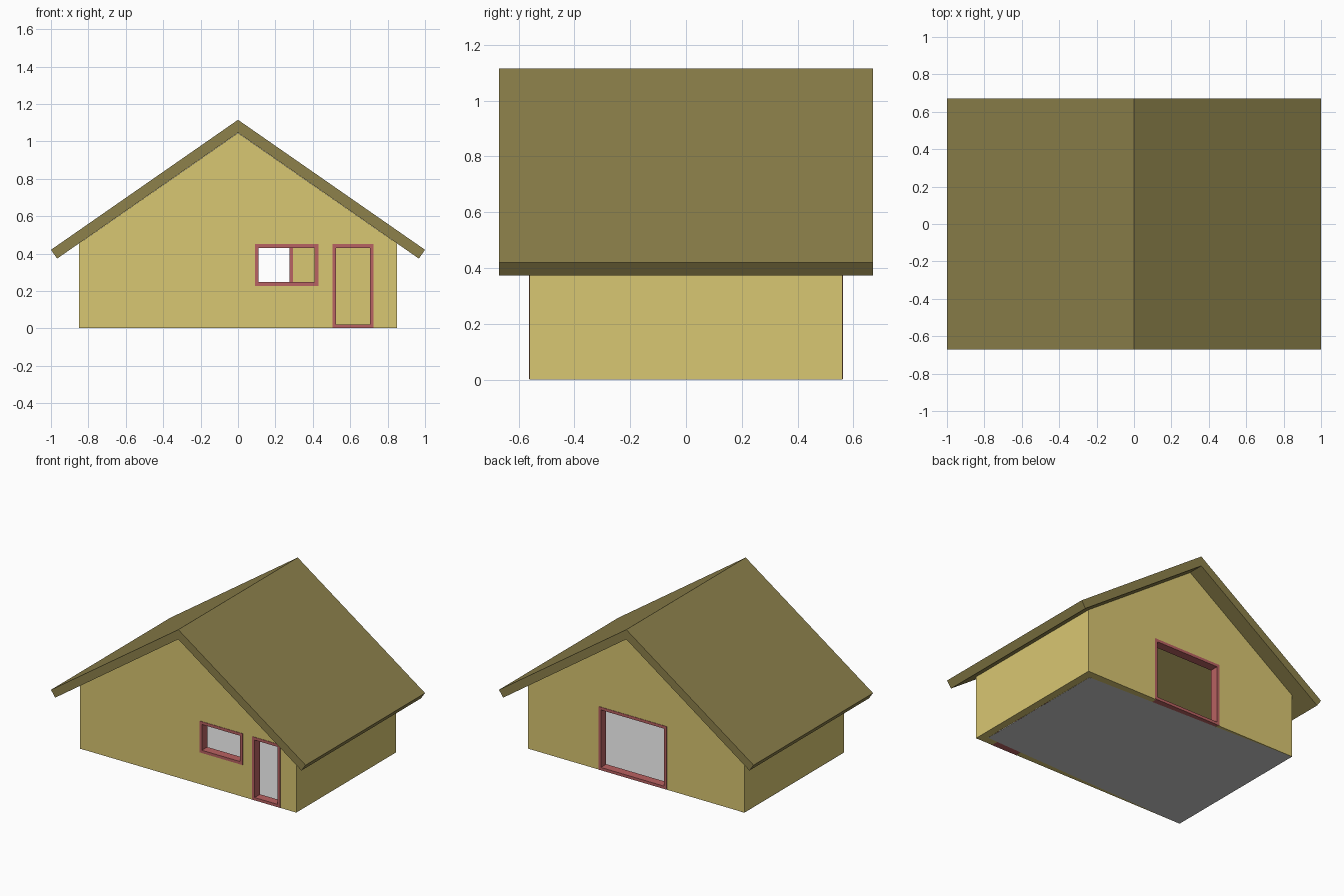
import bpy, bmesh

if "Cube" in bpy.data.objects:
    bpy.data.objects.remove(bpy.data.objects["Cube"])


def material(name, srgb):
    m = bpy.data.materials.new(name)
    lin = [((c / 255 + 0.055) / 1.055) ** 2.4 for c in srgb]
    m.diffuse_color = (*lin, 1)
    m.use_nodes = True
    m.node_tree.nodes["Principled BSDF"].inputs["Base Color"].default_value = m.diffuse_color
    return m


WALL = material("wall_paint", (217, 199, 114))
ROOF = material("roof_tile", (141, 129, 75))
TRIM = material("trim_paint", (185, 98, 98))

HALF_X, HALF_Y, THICK = 0.85, 0.56, 0.055
FRAME = 0.02


def prism(name, faces, y0, y1, mat=None):
    """Extrude x-z polygons (lists of corners) from y0 to y1."""
    bm = bmesh.new()
    cache = {}
    for face in faces:
        for p in face:
            if p not in cache:
                cache[p] = bm.verts.new((p[0], y0, p[1]))
        bm.faces.new([cache[p] for p in face])
    res = bmesh.ops.extrude_face_region(bm, geom=bm.faces[:])
    moved = [g for g in res["geom"] if isinstance(g, bmesh.types.BMVert)]
    bmesh.ops.translate(bm, verts=moved, vec=(0, y1 - y0, 0))
    bmesh.ops.recalc_face_normals(bm, faces=bm.faces[:])
    mesh = bpy.data.meshes.new(name)
    bm.to_mesh(mesh)
    bm.free()
    ob = bpy.data.objects.new(name, mesh)
    bpy.context.collection.objects.link(ob)
    if mat:
        mesh.materials.append(mat)
    return ob


def rect(x0, x1, z0, z1):
    return [(x0, z0), (x1, z0), (x1, z1), (x0, z1)]


def cut(target, cutter):
    mod = target.modifiers.new(cutter.name, "BOOLEAN")
    mod.operation = "DIFFERENCE"
    mod.solver = "EXACT"
    mod.object = cutter
    cutter.hide_render = True
    cutter.hide_viewport = True
    cutter.display_type = "WIRE"


# Gabled walls, hollowed to a thin shell that is closed by the roof
walls = prism("walls", [[(-HALF_X, 0.001), (HALF_X, 0.001), (HALF_X, 0.454),
                         (0, 1.045), (-HALF_X, 0.454)]], -HALF_Y, HALF_Y, WALL)
IN_X, IN_Y = HALF_X - THICK, HALF_Y - THICK
cut(walls, prism("room_cutter", [rect(-IN_X, IN_X, -0.2, 1.3)], -IN_Y, IN_Y))

# Roof: folded slab overhanging on all sides
roof = prism("roof", [[(0, 1.115), (0, 1.046), (-0.967, 0.373), (-1, 0.42)],
                      [(0, 1.115), (1, 0.42), (0.967, 0.373), (0, 1.046)]],
             -0.67, 0.67, ROOF)

# Openings with frames: name, x range, z range, side (-1 front, 1 back)
OPENINGS = [
    ("front_window", 0.09, 0.43, 0.227, 0.45, -1),
    ("front_door", 0.505, 0.725, 0.002, 0.45, -1),
    ("back_opening", -0.242, 0.295, 0.002, 0.45, 1),
]
for name, x0, x1, z0, z1, side in OPENINGS:
    e = FRAME / 2
    zc = z0 + e if z0 > 0.1 else -0.1
    cut(walls, prism(name + "_cutter", [rect(x0 + e, x1 - e, zc, z1 - e)],
                     side * (HALF_Y - 0.12), side * (HALF_Y + 0.1)))
    outer = rect(x0, x1, z0, z1)
    inner = rect(x0 + FRAME, x1 - FRAME, z0 + FRAME, z1 - FRAME)
    ring = [[outer[i], outer[(i + 1) % 4], inner[(i + 1) % 4], inner[i]]
            for i in range(4)]
    prism(name + "_frame", ring, side * (IN_Y - 0.003), side * (HALF_Y + 0.003), TRIM)

# Floor sheet (grey), leaving the wall edge visible along the right side
floor = bpy.data.meshes.new("floor")
floor.from_pydata([(-HALF_X, -HALF_Y, 0), (IN_X, -IN_Y, 0),
                   (IN_X, IN_Y, 0), (-HALF_X, HALF_Y, 0)], [], [(0, 1, 2, 3)])
bpy.context.collection.objects.link(bpy.data.objects.new("floor", floor))
